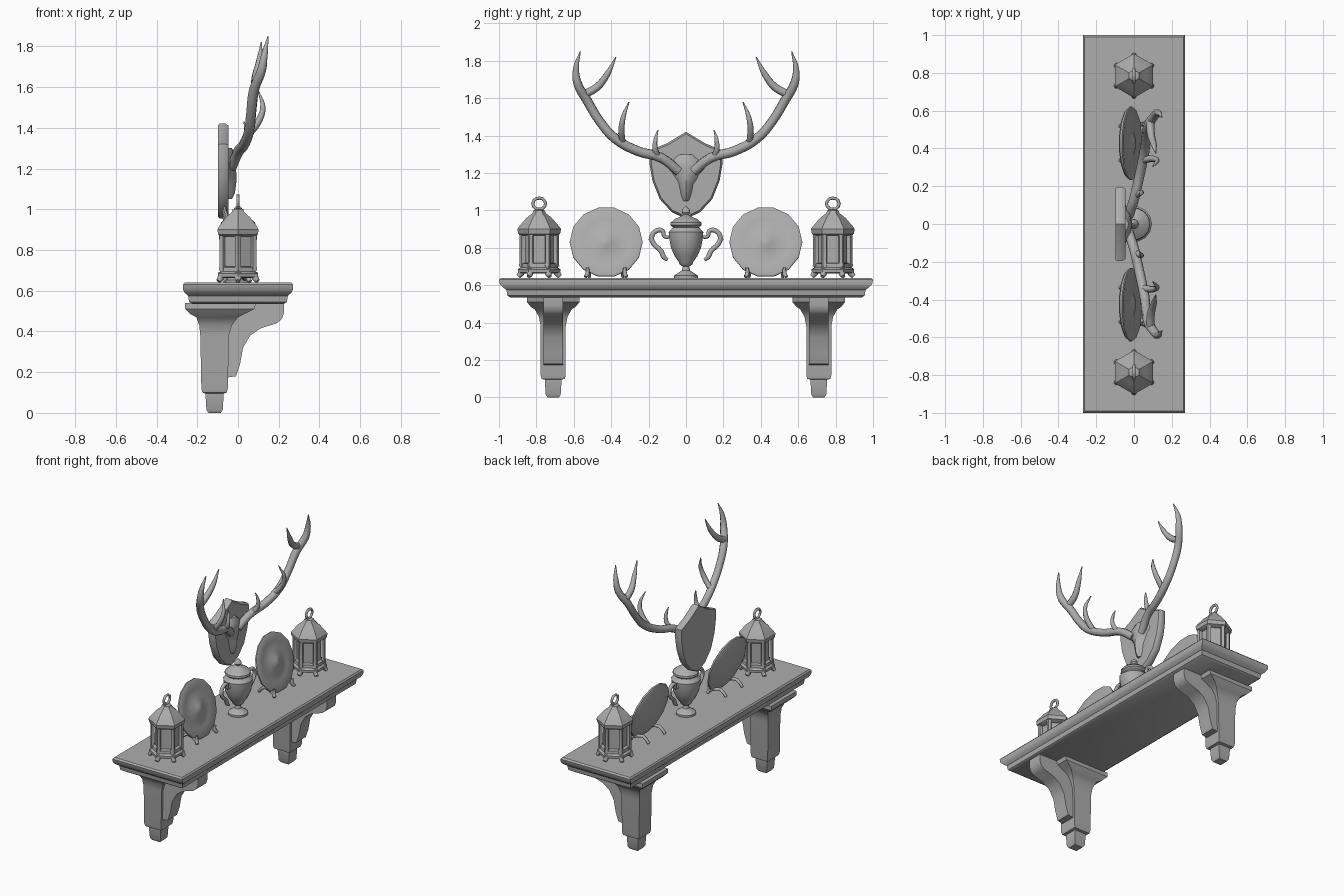
import bpy, bmesh
from math import sin, cos, pi, radians
from mathutils import Matrix

cube = bpy.data.objects.get("Cube")
if cube:
    bpy.data.objects.remove(cube)

grey = bpy.data.materials.new("light stone grey")
grey.use_nodes = True
GREY = (0.42, 0.42, 0.42, 1)
grey.diffuse_color = GREY
grey.node_tree.nodes["Principled BSDF"].inputs["Base Color"].default_value = GREY


def finish(name, mesh, angle=38):
    obj = bpy.data.objects.new(name, mesh)
    bpy.context.collection.objects.link(obj)
    mesh.materials.clear()
    mesh.materials.append(grey)
    bpy.ops.object.select_all(action='DESELECT')
    obj.select_set(True)
    bpy.context.view_layer.objects.active = obj
    bpy.ops.object.shade_smooth_by_angle(angle=radians(angle))
    return obj


def loft(name, rings, matrix=Matrix()):
    """Skin a stack of equal rings and cap both ends."""
    bm = bmesh.new()
    loops = [[bm.verts.new(p) for p in ring] for ring in rings]
    n = len(loops[0])
    for a, b in zip(loops, loops[1:]):
        for i in range(n):
            j = (i + 1) % n
            bm.faces.new((a[i], a[j], b[j], b[i]))
    bm.faces.new(loops[0][::-1])
    bm.faces.new(loops[-1])
    bmesh.ops.recalc_face_normals(bm, faces=bm.faces)
    bm.transform(matrix)
    mesh = bpy.data.meshes.new(name)
    bm.to_mesh(mesh)
    bm.free()
    return finish(name, mesh)


def lathe(name, profile, sides, loc, matrix=Matrix(), phase=0.0):
    rings = [[(r * cos(2 * pi * i / sides + phase), r * sin(2 * pi * i / sides + phase), z)
              for i in range(sides)] for r, z in profile]
    return loft(name, rings, Matrix.Translation(loc) @ matrix)


def box_ring(x0, x1, y0, y1, z):
    return [(x0, y0, z), (x1, y0, z), (x1, y1, z), (x0, y1, z)]


def tube(name, points, radii, steps=4, cyclic=False):
    """Tapered round tube through the points."""
    curve = bpy.data.curves.new(name, 'CURVE')
    curve.dimensions = '3D'
    curve.bevel_depth = 1.0
    curve.bevel_resolution = 2
    curve.resolution_u = steps
    curve.use_fill_caps = True
    s = curve.splines.new('BEZIER')
    s.bezier_points.add(len(points) - 1)
    s.use_cyclic_u = cyclic
    for bp, p, r in zip(s.bezier_points, points, radii):
        bp.co = p
        bp.radius = r
        bp.handle_left_type = bp.handle_right_type = 'AUTO'
    temp = bpy.data.objects.new(name + "_path", curve)
    bpy.context.collection.objects.link(temp)
    deps = bpy.context.evaluated_depsgraph_get()
    mesh = bpy.data.meshes.new_from_object(temp.evaluated_get(deps))
    bpy.data.objects.remove(temp)
    return finish(name, mesh, 60)


# Moulded shelf board
shelf = [(0.225, 0.94, 0.535), (0.24, 0.955, 0.545), (0.245, 0.96, 0.575), (0.262, 0.98, 0.59),
         (0.27, 0.995, 0.605), (0.27, 1.0, 0.63), (0.262, 0.99, 0.64)]
loft("shelf", [box_ring(-x, x, -y, y, z) for x, y, z in shelf])

# Brackets: flared post and curved arm under the shelf
POST = [(0, -.145, -.085, .03), (.015, -.155, -.075, .04), (.095, -.16, -.07, .045),
        (.1, -.175, -.055, .062), (.12, -.18, -.05, .067), (.38, -.185, -.045, .067),
        (.43, -.19, -.03, .076), (.47, -.205, .0, .098), (.485, -.235, .03, .12),
        (.51, -.26, .08, .14), (.54, -.26, .09, .14)]
ARM = [(-.08, .17), (-.01, .18), (.01, .24), (.025, .32), (.06, .38), (.11, .415), (.19, .44),
       (.215, .46), (.225, .49), (.225, .54), (-.08, .54)]
for side, sy in (("left", 1), ("right", -1)):
    y = 0.71 * sy
    loft(side + "_bracket_post", [box_ring(a, b, y - w, y + w, z) for z, a, b, w in POST])
    loft(side + "_bracket_arm", [[(px, y + w, pz) for px, pz in ARM] for w in (-.052, .052)])

# Hexagonal lanterns
hexa = dict(sides=6, phase=pi / 2)
for side, sy in (("left", 1), ("right", -1)):
    y = 0.785 * sy
    name = side + "_lantern_"
    lathe(name + "base", [(.085, .662), (.112, .667), (.114, .685), (.1, .695), (.098, .715), (.085, .72)],
          loc=(0, y, 0), **hexa)
    lathe(name + "glass", [(.076, .71), (.076, .89)], loc=(0, y, 0), **hexa)
    lathe(name + "roof", [(.095, .865), (.112, .875), (.117, .9), (.107, .915), (.068, .96), (.036, .985),
                          (.03, 1.0), (.012, 1.005)], loc=(0, y, 0), **hexa)
    for i in range(6):
        a = pi / 2 + i * pi / 3
        c, s = cos(a), sin(a)
        lathe(name + "pillar", [(.018, .7), (.015, .73), (.015, .86), (.019, .88)], 5,
              (.09 * c, y + .09 * s, 0), phase=a)
        tube(name + "foot", [(.088 * c, y + .088 * s, .685), (.098 * c, y + .098 * s, .662),
                             (.112 * c, y + .112 * s, .647)], (.02, .017, .012), 2)
    ring = [(0, y + .034 * sin(k * pi / 3), 1.036 + .03 * cos(k * pi / 3)) for k in range(6)]
    tube(name + "ring", ring, [.0085] * 6, 2, True)

# Display plates leaning back on little stands
DISH = [(.09, -.022), (.18, -.006), (.195, .004), (.195, .014), (.185, .019), (.13, .009),
        (.07, .014), (.03, .03), (.008, .036)]
lean = Matrix.Rotation(radians(74), 4, 'Y')
for side, sy in (("left", 1), ("right", -1)):
    y = 0.427 * sy
    lathe(side + "_plate", DISH, 14, (-.025, y, .828), lean, pi / 14)
    for off in (-.1, .1):
        tube(side + "_plate_stand", [(.052, y + off, .695), (.05, y + off, .66), (.06, y + off * 1.1, .645)],
             (.008, .012, .01), 2)
        tube(side + "_plate_prop", [(.045, y + off, .665), (-.03, y + off * .9, .685), (-.075, y + off * .9, .645)],
             (.011, .011, .009), 2)

# Lidded urn with scroll handles
URN = [(.065, .64), (.065, .652), (.045, .665), (.022, .68), (.018, .7), (.035, .712), (.04, .725),
       (.062, .755), (.082, .8), (.092, .85), (.095, .885), (.08, .9), (.072, .91), (.086, .922),
       (.084, .935), (.06, .955), (.03, .967), (.015, .977), (.024, .99), (.02, 1.005), (.005, 1.02)]
lathe("urn", URN, 14, (0, 0, 0))
for side, sy in (("left", 1), ("right", -1)):
    path = [(.08, .86), (.115, .86), (.125, .89), (.155, .893), (.183, .86), (.172, .82), (.135, .785),
            (.118, .75), (.098, .735)]
    tube(side + "_urn_handle", [(0, sy * a, z) for a, z in path],
         (.008, .01, .012, .013, .013, .013, .013, .013, .008), 3)
    tube(side + "_handle_curl", [(0, sy * .183, .86), (0, sy * .192, .845), (0, sy * .178, .825)],
         (.01, .008, .005), 2)

# Shield plaque with a chamfered front
HALF = [(0, .955), (.075, .99), (.14, 1.06), (.18, 1.16), (.195, 1.25), (.195, 1.32), (.1, 1.36), (0, 1.42)]
outline = HALF + [(-a, z) for a, z in HALF[-2:0:-1]]
loft("shield", [[(x, a * k, 1.2 + (z - 1.2) * k) for a, z in outline]
                for x, k in ((-.098, .97), (-.09, 1), (-.06, 1), (-.046, .95))])

# Skull on the plaque
SKULL = [(1.05, .018, .015), (1.08, .032, .03), (1.14, .045, .038), (1.19, .08, .036),
         (1.235, .125, .036), (1.265, .09, .034), (1.3, .045, .015)]
loft("skull", [[(-.06, -w, z), (-.045 + d * .6, -w * .55, z), (-.045 + d, 0, z),
                (-.045 + d * .6, w * .55, z), (-.06, w, z)] for z, w, d in SKULL])

# Antlers: main beam and tines
ANTLER = {
    "beam": ([(-.03, .04, 1.21), (0, .13, 1.28), (.03, .26, 1.318), (.055, .38, 1.385), (.065, .46, 1.475),
              (.08, .53, 1.59), (.115, .58, 1.68), (.13, .588, 1.76), (.148, .565, 1.85)],
             (.026, .026, .026, .026, .025, .026, .024, .017, .003)),
    "top_tine": ([(.085, .545, 1.62), (.09, .475, 1.66), (.105, .42, 1.73), (.115, .375, 1.82)],
                 (.022, .021, .016, .003)),
    "middle_tine": ([(.045, .34, 1.36), (.1, .345, 1.43), (.122, .335, 1.5), (.1, .305, 1.58)],
                    (.018, .017, .013, .003)),
    "brow_tine": ([(.005, .15, 1.285), (.035, .165, 1.33), (.04, .163, 1.38), (.03, .15, 1.43)],
                  (.018, .015, .011, .003)),
}
for side, sy in (("left", 1), ("right", -1)):
    for part, (pts, radii) in ANTLER.items():
        tube(side + "_antler_" + part, [(x, sy * y, z) for x, y, z in pts], radii)
